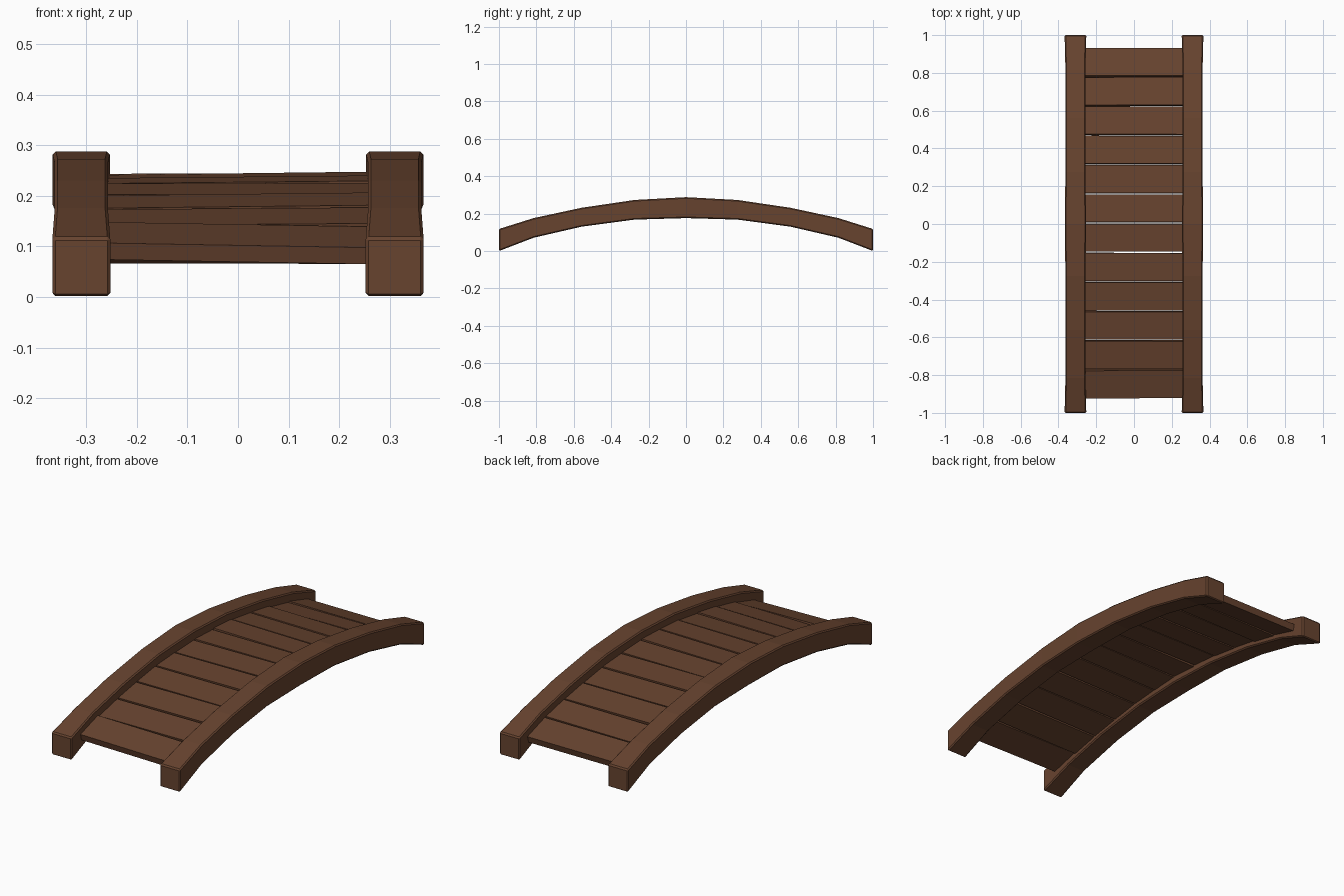
import bpy, bmesh, math, random
from mathutils import Matrix, Vector

if "Cube" in bpy.data.objects:
    bpy.data.objects.remove(bpy.data.objects["Cube"])

random.seed(4)
wood = bpy.data.materials.new("brown wood")
wood.diffuse_color = (0.135, 0.056, 0.028, 1)
wood.use_nodes = True
wood.node_tree.nodes["Principled BSDF"].inputs["Base Color"].default_value = wood.diffuse_color

# Half of the arch: y, bottom z, top z, rail half width
HALF = [(0.0, 0.176, 0.288, 0.0565), (0.275, 0.168, 0.273, 0.053),
        (0.56, 0.13, 0.231, 0.053), (0.815, 0.071, 0.176, 0.053),
        (1.0, 0.0, 0.118, 0.0575)]
ARCH = [(-y, b, t, w) for y, b, t, w in HALF[:0:-1]] + HALF


def top_height(y):
    y = min(abs(y), 0.9999)
    for (y0, _, t0, _), (y1, _, t1, _) in zip(HALF, HALF[1:]):
        if y <= y1:
            return t0 + (t1 - t0) * (y - y0) / (y1 - y0)


def finish(name, bm):
    bmesh.ops.recalc_face_normals(bm, faces=bm.faces)
    me = bpy.data.meshes.new(name)
    bm.to_mesh(me)
    bm.free()
    me.materials.append(wood)
    ob = bpy.data.objects.new(name, me)
    bpy.context.collection.objects.link(ob)
    return ob


# Curved side rails with small chamfered edges
def rail(name, cx):
    bm = bmesh.new()
    rings = []
    for y, b, t, w in ARCH:
        rings.append([bm.verts.new((cx + sx * w, y, z))
                      for sx, z in ((-1, b), (1, b), (1, t), (-1, t))])
    for a, c in zip(rings, rings[1:]):
        for i in range(4):
            j = (i + 1) % 4
            bm.faces.new((a[i], a[j], c[j], c[i]))
    bm.faces.new(rings[0])
    bm.faces.new(rings[-1])
    ob = finish(name, bm)
    bev = ob.modifiers.new("chamfer", 'BEVEL')
    bev.width = 0.006
    bev.segments = 1
    bev.limit_method = 'ANGLE'
    bev.angle_limit = math.radians(40)


rail("left_rail", -0.31)
rail("right_rail", 0.31)

# Twelve deck planks following the arch, each slightly skewed
PITCH, THICK = 0.1545, 0.034
for i in range(12):
    y = 0.005 + (i - 5.5) * PITCH
    h = PITCH / 2
    slope = math.atan2(top_height(y + h) - top_height(y - h), 2 * h)
    length = (PITCH - 0.008) / math.cos(slope)
    roll = 0.018 if i == 0 else random.uniform(-0.014, 0.014)
    bm = bmesh.new()
    bmesh.ops.create_cube(bm, size=1)
    bmesh.ops.scale(bm, vec=(0.54, length, THICK), verts=bm.verts)
    m = (Matrix.Translation(Vector((0, y, top_height(y) - 0.043 - THICK / 2)))
         @ Matrix.Rotation(slope, 4, 'X') @ Matrix.Rotation(roll, 4, 'Y'))
    bmesh.ops.transform(bm, matrix=m, verts=bm.verts)
    finish("deck_plank_%d" % (i + 1), bm)
